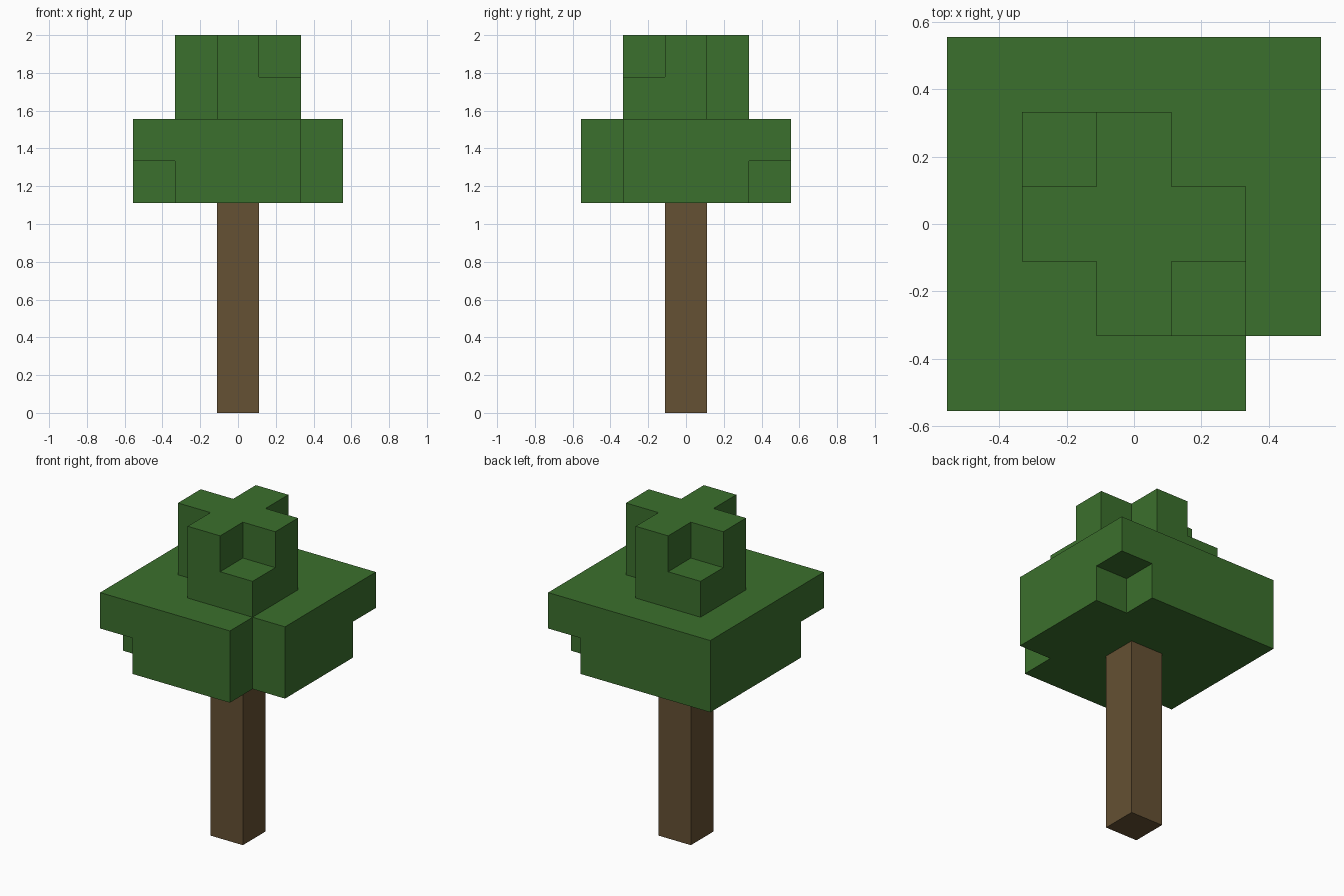
import bpy
import bmesh
from mathutils import Vector

if "Cube" in bpy.data.objects:
    bpy.data.objects.remove(bpy.data.objects["Cube"])

U = 2 / 9  # edge length of one cube; the tree is nine cubes tall


def make_material(name, rgb):
    mat = bpy.data.materials.new(name)
    mat.diffuse_color = (*rgb, 1)
    mat.use_nodes = True
    mat.node_tree.nodes["Principled BSDF"].inputs["Base Color"].default_value = mat.diffuse_color
    return mat


def block(size, layers):
    """Cells of a square slab centred on the axis; size is odd."""
    r = size // 2
    return {(x, y, z) for x in range(-r, r + 1)
            for y in range(-r, r + 1) for z in layers}


# Trunk: a single column five cubes tall
trunk = block(1, range(0, 5))

# Lower canopy: wide slab, one corner cut away and two notched underneath
lower = block(5, (5, 6))
lower -= {(2, -2, 5), (2, -2, 6), (-2, -2, 5), (2, 2, 5)}

# Upper canopy: small slab, two corners cut away and two notched on top
upper = block(3, (7, 8))
upper -= {(-1, -1, 7), (-1, -1, 8), (1, 1, 7), (1, 1, 8),
          (1, -1, 8), (-1, 1, 8)}

solid = trunk | lower | upper


def build(name, cells, mat):
    """Make one mesh from the exposed sides of the given cells."""
    bm = bmesh.new()
    for cell in sorted(cells):
        for axis in range(3):
            for sign in (-1, 1):
                n = Vector((0, 0, 0))
                n[axis] = sign
                if tuple(int(c + d) for c, d in zip(cell, n)) in solid:
                    continue
                a = Vector((0, 0, 0))
                a[(axis + 1) % 3] = 1
                b = n.cross(a)
                mid = Vector(cell) + Vector((0, 0, 0.5)) + n / 2
                corners = ((-1, -1), (1, -1), (1, 1), (-1, 1))
                bm.faces.new([bm.verts.new((mid + a * s / 2 + b * t / 2) * U)
                              for s, t in corners])
    bmesh.ops.remove_doubles(bm, verts=bm.verts, dist=0.001)
    # Merge neighbouring squares into large flat faces
    bmesh.ops.dissolve_limit(bm, angle_limit=0.01, verts=bm.verts,
                             edges=bm.edges)
    mesh = bpy.data.meshes.new(name)
    bm.to_mesh(mesh)
    bm.free()
    mesh.materials.append(mat)
    obj = bpy.data.objects.new(name, mesh)
    bpy.context.collection.objects.link(obj)


bark = make_material("bark brown", (0.130, 0.082, 0.033))
leaf = make_material("leaf green", (0.044, 0.162, 0.026))

build("trunk", trunk, bark)
build("lower_canopy", lower, leaf)
build("upper_canopy", upper, leaf)
